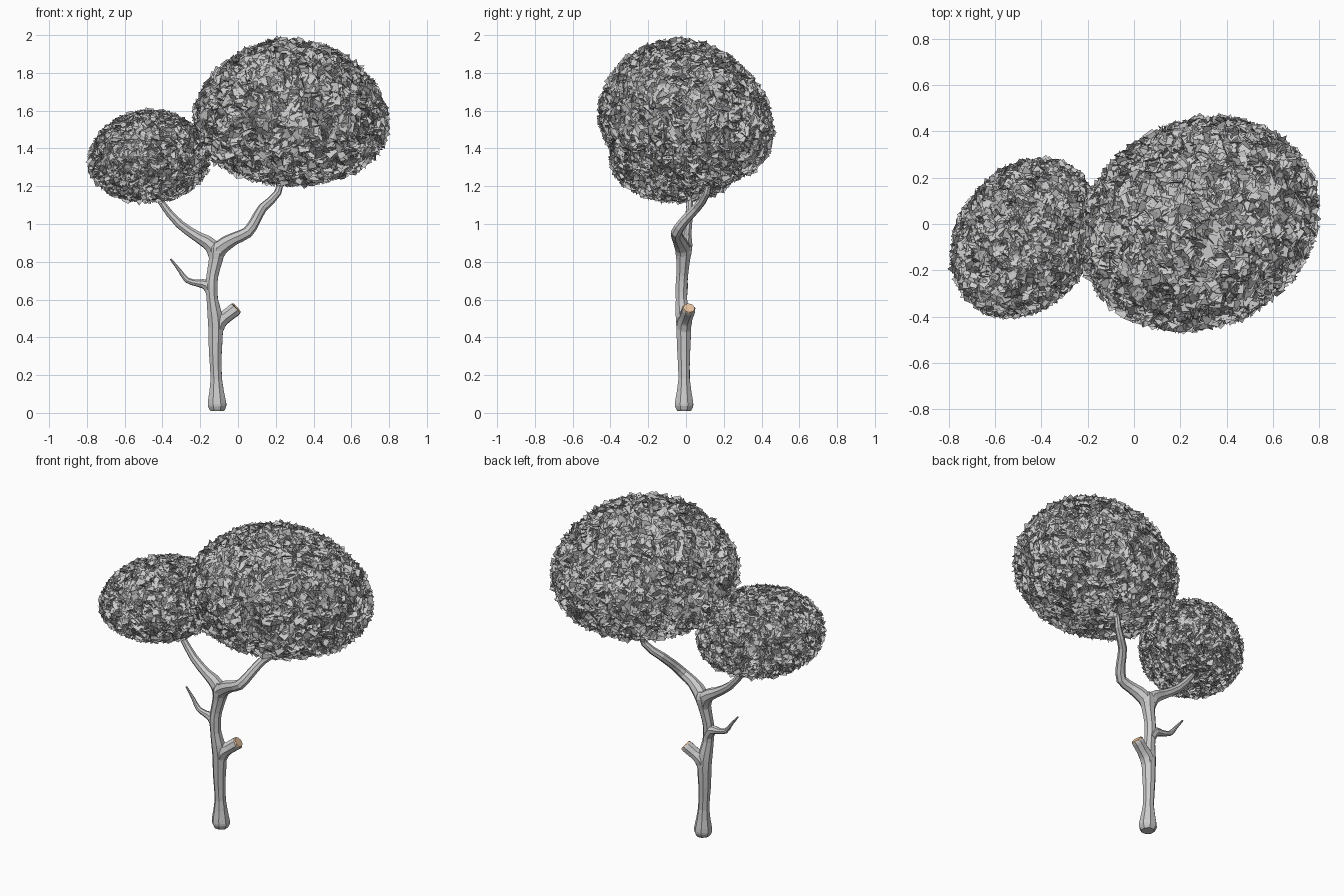
import bpy, bmesh, math, random
from mathutils import Vector, Matrix

if "Cube" in bpy.data.objects:
    bpy.data.objects.remove(bpy.data.objects["Cube"])

random.seed(7)
SIDES = 8


def finish(name, bm, color=None):
    me = bpy.data.meshes.new(name)
    bm.to_mesh(me)
    bm.free()
    ob = bpy.data.objects.new(name, me)
    bpy.context.collection.objects.link(ob)
    if color:
        mat = bpy.data.materials.new(name)
        mat.diffuse_color = color
        mat.use_nodes = True
        mat.node_tree.nodes["Principled BSDF"].inputs["Base Color"].default_value = mat.diffuse_color
        me.materials.append(mat)
    return ob


def smooth_path(pts, steps):
    """Catmull-Rom through (x, y, z, radius) points."""
    p = [Vector(q) for q in pts]
    p = [2 * p[0] - p[1]] + p + [2 * p[-1] - p[-2]]
    out = []
    for i in range(1, len(p) - 2):
        a, b, c, d = p[i - 1:i + 3]
        for k in range(steps):
            t = k / steps
            out.append(0.5 * (2 * b + (c - a) * t + (2 * a - 5 * b + 4 * c - d) * t * t
                              + (3 * b - a - 3 * c + d) * t ** 3))
    return out + [p[-2]]


def tube(name, pts, steps=2):
    """Eight-sided tapering limb along a smoothed path."""
    path = smooth_path(pts, steps)
    bm = bmesh.new()
    rings = []
    side = Vector((1, 0.4, 0))
    if abs((path[1] - path[0]).to_3d().normalized().x) > 0.8:
        side = Vector((0, 1, 0))
    for i, q in enumerate(path):
        t = (path[min(i + 1, len(path) - 1)] - path[max(i - 1, 0)]).to_3d().normalized()
        side = (side - t * side.dot(t)).normalized()
        up = t.cross(side)
        ring = []
        for k in range(SIDES):
            a = math.tau * k / SIDES
            ring.append(bm.verts.new(q.to_3d() + (side * math.cos(a) + up * math.sin(a)) * q.w * 1.08))
        rings.append(ring)
    for r, s in zip(rings, rings[1:]):
        for k in range(SIDES):
            j = (k + 1) % SIDES
            bm.faces.new((r[k], r[j], s[j], s[k]))
    bm.faces.new(rings[0][::-1])
    bm.faces.new(rings[-1])
    return finish(name, bm)


def foliage(name, center, shape, count, size, taper, lift):
    """Leaf cards spread evenly over a sheared, egg-shaped ball."""
    bm = bmesh.new()
    normal_m = shape.inverted().transposed()
    golden = math.pi * (3 - math.sqrt(5))
    for i in range(count):
        z = 1 - 2 * (i + 0.5) / count
        r = math.sqrt(1 - z * z)
        u = Vector((r * math.cos(i * golden), r * math.sin(i * golden), z))
        n = (normal_m @ u).normalized()
        w = 1 - taper * z
        egg = Vector((u.x * w, u.y * w, z + lift * z * z))
        pos = center + shape @ egg + n * random.uniform(-0.022, 0.004)
        # leaves tilt freely and face inwards on average
        n = (-n + Vector([random.gauss(0, 0.75) for _ in range(3)])).normalized()
        rot = n.to_track_quat('Z', 'Y').to_matrix() @ Matrix.Rotation(random.uniform(0, math.tau), 3, 'Z')
        h = size * random.uniform(0.8, 1.2) / 2
        bm.faces.new([bm.verts.new(pos + rot @ Vector((x * h, y * h, 0)))
                      for x, y in ((-1, -1), (1, -1), (1, 1), (-1, 1))])
    return finish(name, bm)


# trunk with flared foot
tube("trunk", [(-.11, -.01, 0.01, .036), (-.11, -.01, .035, .048), (-.112, -.01, .07, .046),
               (-.115, -.01, .18, .030), (-.12, -.012, .32, .034), (-.118, -.012, .45, .039),
               (-.125, -.018, .53, .037), (-.136, -.024, .60, .030), (-.14, -.024, .67, .031),
               (-.135, -.02, .73, .031), (-.118, -.015, .81, .036), (-.11, -.012, .87, .044),
               (-.108, -.012, .905, .025)])

# forked main branches
tube("right_branch", [(-.118, -.012, .80, .030), (-.095, -.018, .872, .040), (-.02, -.042, .922, .031),
                      (.05, -.05, .955, .028), (.09, -.01, 1.015, .025), (.13, .055, 1.085, .023),
                      (.21, .11, 1.165, .018), (.25, .14, 1.32, .01)])
tube("left_branch", [(-.118, -.012, .80, .030), (-.137, -.005, .882, .038), (-.21, .0, .93, .027),
                     (-.31, .01, 1.0, .022), (-.41, .02, 1.12, .016), (-.47, .0, 1.25, .01)])

# thin bare twig
tube("twig", [(-.138, -.02, .63, .027), (-.165, -.017, .678, .028), (-.215, -.012, .687, .017),
              (-.27, -.005, .703, .014), (-.31, .0, .755, .009), (-.357, .0, .815, .005)])

# sawn-off stub and its pale cut face
end = Vector((-.012, .015, .551))
aim = Vector((.75, .15, .62)).normalized()
tip = end + aim * .004
tube("cut_stub", [(-.118, -.012, .41, .03), (-.1, -.008, .48, .039), (-.062, .002, .512, .034),
                  (*(end - aim * .012), .035), (*end, .033)])
bm = bmesh.new()
bmesh.ops.create_cone(bm, cap_ends=True, segments=SIDES, radius1=.035, radius2=.031, depth=.008,
                      matrix=Matrix.Translation(tip) @ aim.to_track_quat('Z', 'Y').to_matrix().to_4x4())
finish("cut_face", bm, (.8, .55, .35, 1))

# leaf crowns
foliage("large_crown", Vector((.28, .0, 1.573)),
        Matrix(((.5, 0, 0), (.06, .443, 0), (-.008, -.042, .37))), 6400, .047, .09, .05)
foliage("small_crown", Vector((-.472, -.06, 1.352)),
        Matrix(((.31, 0, 0), (.074, .326, 0), (.01, -.015, .234))), 5200, .034, .05, .03)
